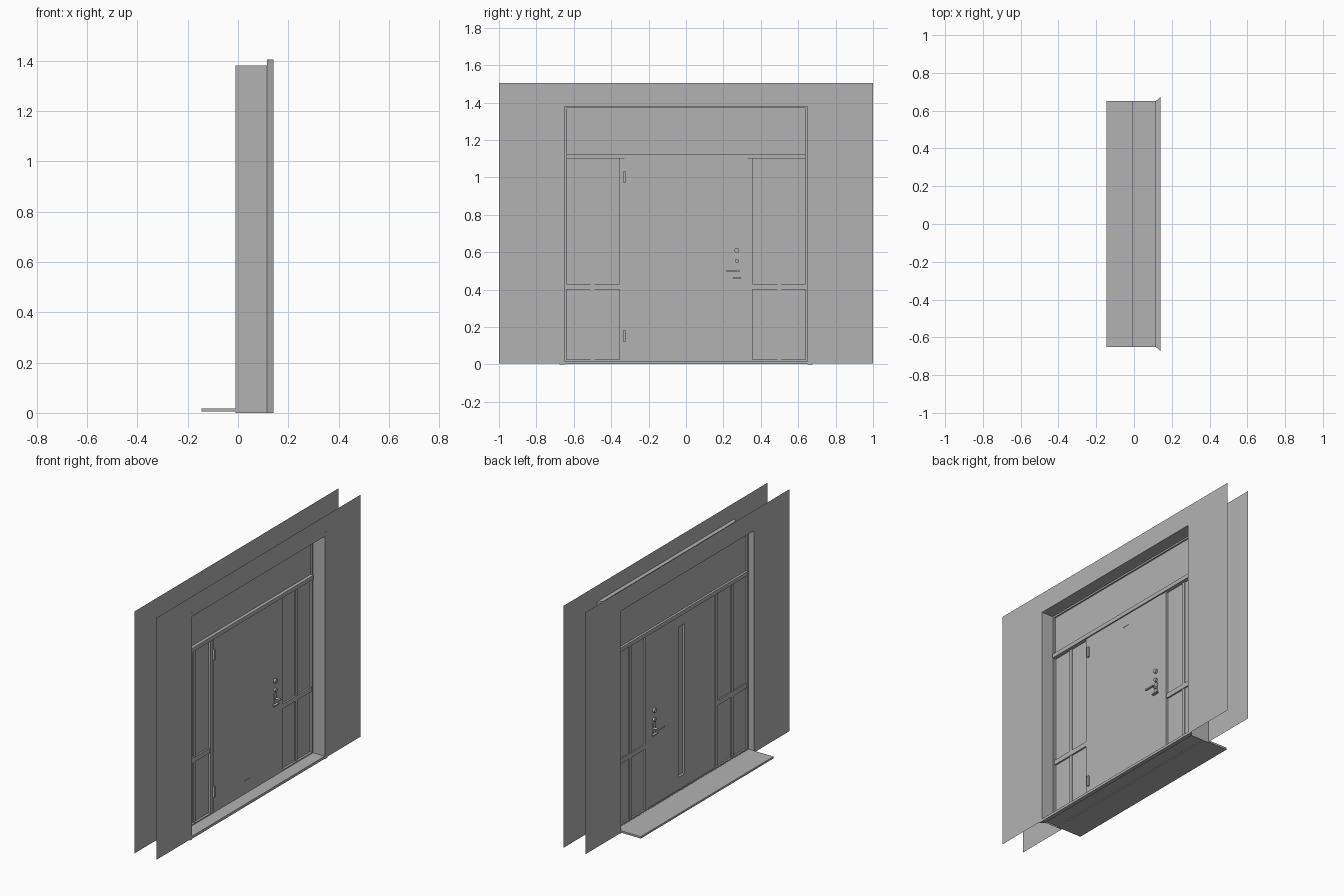
import bpy, bmesh, math
from mathutils import Matrix, Vector

cube = bpy.data.objects.get("Cube")
if cube:
    bpy.data.objects.remove(cube, do_unlink=True)

grey = bpy.data.materials.new("plain_grey")
grey.use_nodes = True
grey.diffuse_color = (0.45, 0.45, 0.45, 1)
grey.node_tree.nodes["Principled BSDF"].inputs["Base Color"].default_value = (0.45, 0.45, 0.45, 1)


def finish(name, bm):
    mesh = bpy.data.meshes.new(name)
    bm.to_mesh(mesh)
    bm.free()
    mesh.materials.append(grey)
    obj = bpy.data.objects.new(name, mesh)
    bpy.context.collection.objects.link(obj)
    return obj


def box(name, x, y, z):
    """Box from (min, max) ranges on each axis."""
    bm = bmesh.new()
    bmesh.ops.create_cube(bm, size=1)
    for v in bm.verts:
        v.co = Vector([r[0] if c < 0 else r[1] for r, c in zip((x, y, z), v.co)])
    return finish(name, bm)


def sheet(name, quads):
    bm = bmesh.new()
    for quad in quads:
        bm.faces.new([bm.verts.new(p) for p in quad])
    bmesh.ops.remove_doubles(bm, verts=bm.verts, dist=0.0001)
    return finish(name, bm)


def knob(name, x0, x1, y, z, radius):
    """Cylinder lying along x."""
    bm = bmesh.new()
    place = Matrix.Translation(((x0 + x1) / 2, y, z)) @ Matrix.Rotation(math.pi / 2, 4, 'Y')
    bmesh.ops.create_cone(bm, cap_ends=True, segments=20, radius1=radius,
                          radius2=radius, depth=abs(x1 - x0), matrix=place)
    for f in bm.faces:
        f.smooth = len(f.verts) == 4
    return finish(name, bm)


def both(y):
    """A y range on each side of the centre, with a side name."""
    return (("left", y), ("right", (-y[1], -y[0])))


# Main measures
OUT, INN = -0.01, 0.14          # outer and inner wall faces
HALF, TOP = 0.65, 1.38          # opening
BASE, ROOF = 0.005, 1.505

# Two wall sheets with a doorway
for name, x in (("outer_wall", OUT), ("inner_wall", INN)):
    sheet(name, [[(x, a, c), (x, b, c), (x, b, d), (x, a, d)]
                 for a, b, c, d in ((-1, -HALF, BASE, TOP), (HALF, 1, BASE, TOP),
                                    (-1, -HALF, TOP, ROOF), (-HALF, HALF, TOP, ROOF),
                                    (HALF, 1, TOP, ROOF))])

# Reveal lining of the opening
path = [(-HALF, 0), (-HALF, TOP), (HALF, TOP), (HALF, 0)]
sheet("reveal", [[(OUT, *p), (INN, *p), (INN, *q), (OUT, *q)]
                 for p, q in zip(path, path[1:])])

# Casing around the inner side
for side, s in (("left", 1), ("right", -1)):
    bm = bmesh.new()
    rings = [[bm.verts.new((x, s * y, z)) for x, y in
              ((0.115, HALF), (0.141, HALF), (0.141, 0.675))] for z in (0, 1.405)]
    for ring in rings:
        bm.faces.new(ring)
    for i in range(3):
        j = (i + 1) % 3
        bm.faces.new((rings[0][i], rings[0][j], rings[1][j], rings[1][i]))
    bmesh.ops.recalc_face_normals(bm, faces=bm.faces)
    finish(side + "_casing", bm)
box("head_casing", (0.115, 0.14), (-HALF, HALF), (TOP, 1.405))

# Doorstep and sills
box("doorstep", (-0.145, 0.025), (-HALF, HALF), (0.005, 0.017))
box("inner_sill", (0.025, 0.115), (-HALF, HALF), (0.01, 0.018))
box("inner_sill_edge", (0.115, 0.14), (-HALF, HALF), (0.002, 0.018))

# Fixed frame
FRAME = (0.028, 0.06)
box("frame_head", FRAME, (-HALF, HALF), (1.37, TOP))
box("frame_bottom", FRAME, (-HALF, HALF), (0.012, 0.025))
box("transom_rail", (0.022, 0.07), (-0.64, 0.64), (1.1, 1.125))
box("transom_panel", (0.036, 0.05), (-0.64, 0.64), (1.125, 1.37))
for side, y in both((0.64, HALF)):
    box(side + "_frame_post", FRAME, y, (0.012, TOP))
for side, y in both((0.33, 0.355)):
    box(side + "_door_jamb", FRAME, y, (0.012, 1.1))

# Sidelights: pane, cross rail and mullion
for side, y in both((0.355, 0.64)):
    box(side + "_sidelight_pane", (0.038, 0.046), y, (0.025, 1.1))
    box(side + "_sidelight_rail", (0.03, 0.056), y, (0.4, 0.43))
for side, y in both((0.49, 0.51)):
    box(side + "_sidelight_mullion", (0.032, 0.052), y, (0.025, 1.1))

# Door leaf around a narrow window slot
LEAF, SLOT = (0.031, 0.062), (0.1, 1.03)
for side, y in both((0.03, 0.33)):
    box(side + "_door_leaf", LEAF, y, (0.025, 1.1))
box("door_leaf_bottom", LEAF, (-0.03, 0.03), (0.025, SLOT[0]))
box("door_leaf_top", LEAF, (-0.03, 0.03), (SLOT[1], 1.1))
box("slot_glass", (0.046, 0.06), (-0.03, 0.03), SLOT)

# Hinges
for name, z in (("lower_hinge", (0.12, 0.185)), ("upper_hinge", (0.97, 1.035))):
    box(name, (0.06, 0.072), (-0.335, -0.323), z)

# Locks and lever handles on both faces
for name, face, d in (("inner", LEAF[1], 1), ("outer", LEAF[0], -1)):
    knob(name + "_upper_lock", face, face + d * 0.014, 0.272, 0.61, 0.013)
    knob(name + "_lower_lock", face, face + d * 0.012, 0.272, 0.553, 0.011)
    knob(name + "_lever_neck", face, face + d * 0.034, 0.275, 0.5, 0.007)
    box(name + "_lever", sorted((face + d * 0.028, face + d * 0.038)),
        (0.217, 0.285), (0.495, 0.504))
    box(name + "_lock_plate", sorted((face, face + d * 0.006)),
        (0.262, 0.285), (0.47, 0.535))
    box(name + "_plate_foot", sorted((face, face + d * 0.016)),
        (0.25, 0.293), (0.46, 0.466))
